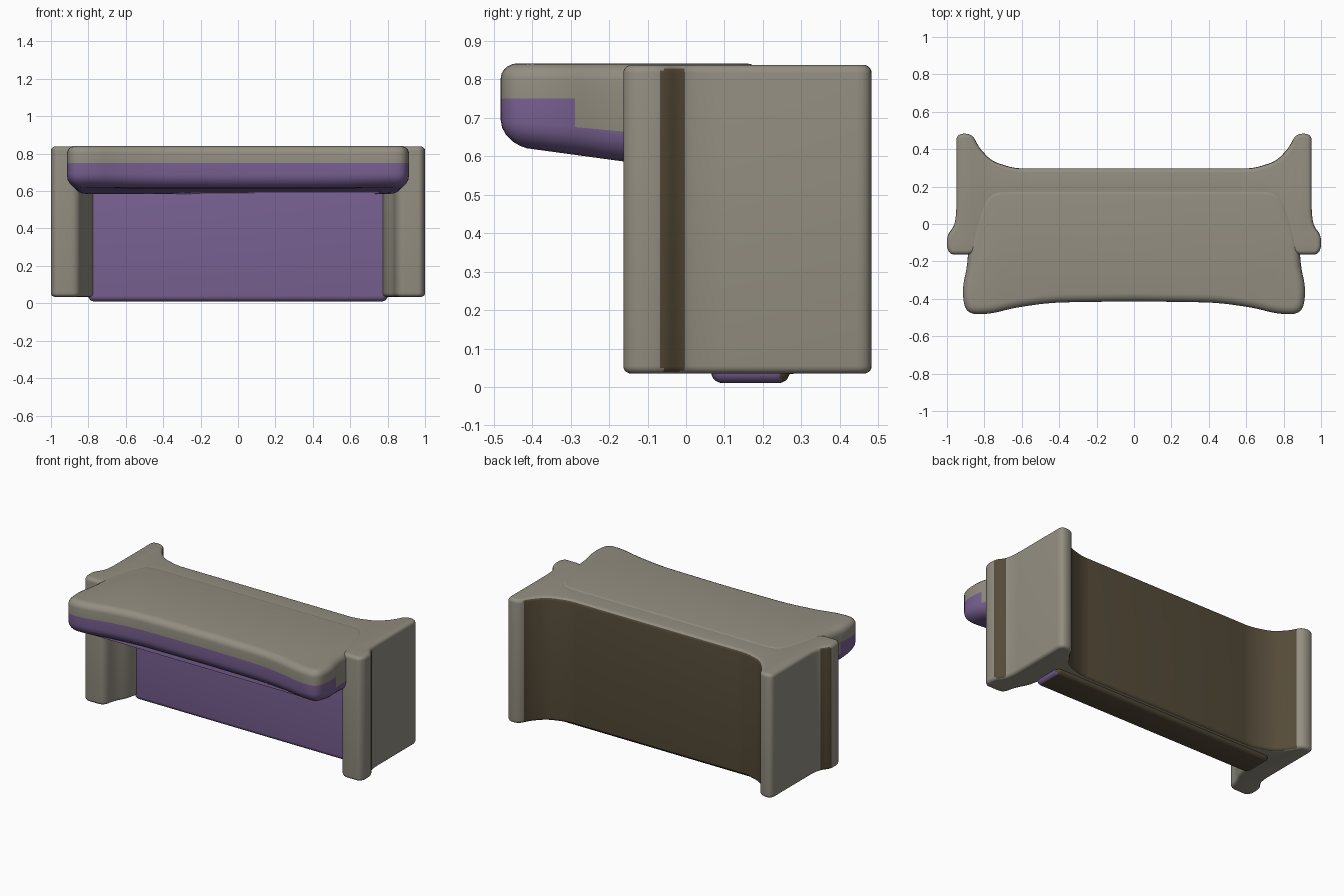
import bpy, bmesh
from mathutils import Vector

if "Cube" in bpy.data.objects:
    bpy.data.objects.remove(bpy.data.objects["Cube"])


def material(name, rgb):
    m = bpy.data.materials.new(name)
    m.diffuse_color = (*rgb, 1)
    m.use_nodes = True
    m.node_tree.nodes["Principled BSDF"].inputs["Base Color"].default_value = m.diffuse_color
    return m


GREY = material("stone_grey", (0.29, 0.27, 0.22))
PURPLE = material("purple", (0.19, 0.12, 0.29))
BROWN = material("dark_brown", (0.09, 0.07, 0.04))


def rounded_outline(half, radius, closed=False, steps=5):
    """Mirror a half outline (front centre to back centre) and round its corners."""
    pts = half if closed else half + [(-x, y) for x, y in reversed(half) if x > 0]
    pts = [Vector(p) for p in pts]
    out = []
    for i, p in enumerate(pts):
        a, b = pts[i - 1] - p, pts[(i + 1) % len(pts)] - p
        r = min(radius, a.length * 0.47, b.length * 0.47)
        s, e = p + a.normalized() * r, p + b.normalized() * r
        for k in range(steps + 1):
            t = k / steps
            out.append(s * (1 - t) ** 2 + p * 2 * t * (1 - t) + e * t * t)
    return out


def slab(name, outline, z0, z1, bevel_bottom, bevel_top, paint, warp=None, split=None):
    """Extrude a rounded plan, soften both rims, bend and colour it."""
    bm = bmesh.new()
    rings = [[bm.verts.new((p.x, p.y, z)) for p in outline] for z in (z0, z1)]
    for i in range(len(outline)):
        bm.faces.new((rings[0][i - 1], rings[0][i], rings[1][i], rings[1][i - 1]))
    bm.faces.new(rings[0][::-1])
    bm.faces.new(rings[1])
    for z, w in ((z0, bevel_bottom), (z1, bevel_top)):
        bm.normal_update()
        rim = [e for e in bm.edges if all(abs(v.co.z - z) < 1e-5 for v in e.verts)]
        bmesh.ops.bevel(bm, geom=rim, offset=w, segments=5, profile=0.5,
                        affect='EDGES', clamp_overlap=False)
    if warp:
        for v in bm.verts:
            v.co.z = warp(v.co)
    if split:
        bmesh.ops.bisect_plane(bm, geom=bm.verts[:] + bm.edges[:] + bm.faces[:],
                               plane_co=(0, 0, split), plane_no=(0, 0, 1))
    bm.normal_update()
    for f in bm.faces:
        f.material_index = paint(f.calc_center_median(), f.normal)
    me = bpy.data.meshes.new(name)
    bm.to_mesh(me)
    bm.free()
    for m in (GREY, PURPLE, BROWN):
        me.materials.append(m)
    ob = bpy.data.objects.new(name, me)
    bpy.context.collection.objects.link(ob)
    bpy.ops.object.select_all(action='DESELECT')
    ob.select_set(True)
    bpy.context.view_layer.objects.active = ob
    bpy.ops.object.shade_smooth_by_angle(angle=0.7)
    return ob


def brown_back(c, n):
    return 2 if n.y > 0.3 and c.y < 0.45 and n.z < 0.6 else 0


# End panels with a rounded front column and a flared back corner
end_plan = [(0.77, 0.10), (0.79, 0.0), (0.83, -0.07), (0.85, -0.163),
            (0.98, -0.163), (1.0, -0.13), (1.0, -0.06), (0.96, -0.01),
            (0.95, 0.06), (0.95, 0.483), (0.865, 0.483), (0.83, 0.41),
            (0.76, 0.335), (0.64, 0.298), (0.55, 0.296), (0.55, 0.10)]
end = slab("end_panel", rounded_outline(end_plan, 0.045, closed=True),
           0.035, 0.838, 0.02, 0.022, brown_back)
end.modifiers.new("mirror", 'MIRROR')

# Back body closing the space between the end panels
body_plan = [(0, 0.085), (0.64, 0.085), (0.64, 0.297), (0, 0.297)]
slab("back_body", rounded_outline(body_plan, 0.03), 0.034, 0.838, 0.02, 0.022, brown_back)

# Purple front panel, hanging slightly lower than the end panels
panel_plan = [(0, 0.065), (0.80, 0.065), (0.80, 0.27), (0, 0.27)]
slab("front_panel", rounded_outline(panel_plan, 0.04), 0.01, 0.66, 0.03, 0.03,
     lambda c, n: 1 if n.z > -0.9 and n.y < 0.3 else 2)

# Counter top overhanging the front, with a purple underside
counter_plan = [(0, -0.413), (0.45, -0.42), (0.65, -0.45), (0.77, -0.482),
                (0.90, -0.482), (0.92, -0.35), (0.89, -0.22), (0.885, -0.08),
                (0.80, 0.20), (0, 0.20)]


def raise_front(co):
    # underside climbs towards the front edge
    t = min(max((-0.15 - co.y) / 0.33, 0), 1)
    low = 0.585 + 0.045 * t
    return low + (co.z - 0.595) / 0.247 * (0.842 - low)


slab("counter_top", rounded_outline(counter_plan, 0.11), 0.595, 0.842, 0.075, 0.045,
     lambda c, n: 1 if n.z < -0.05 or (c.z < 0.75 and c.y < -0.3) else 0,
     raise_front, split=0.75)
